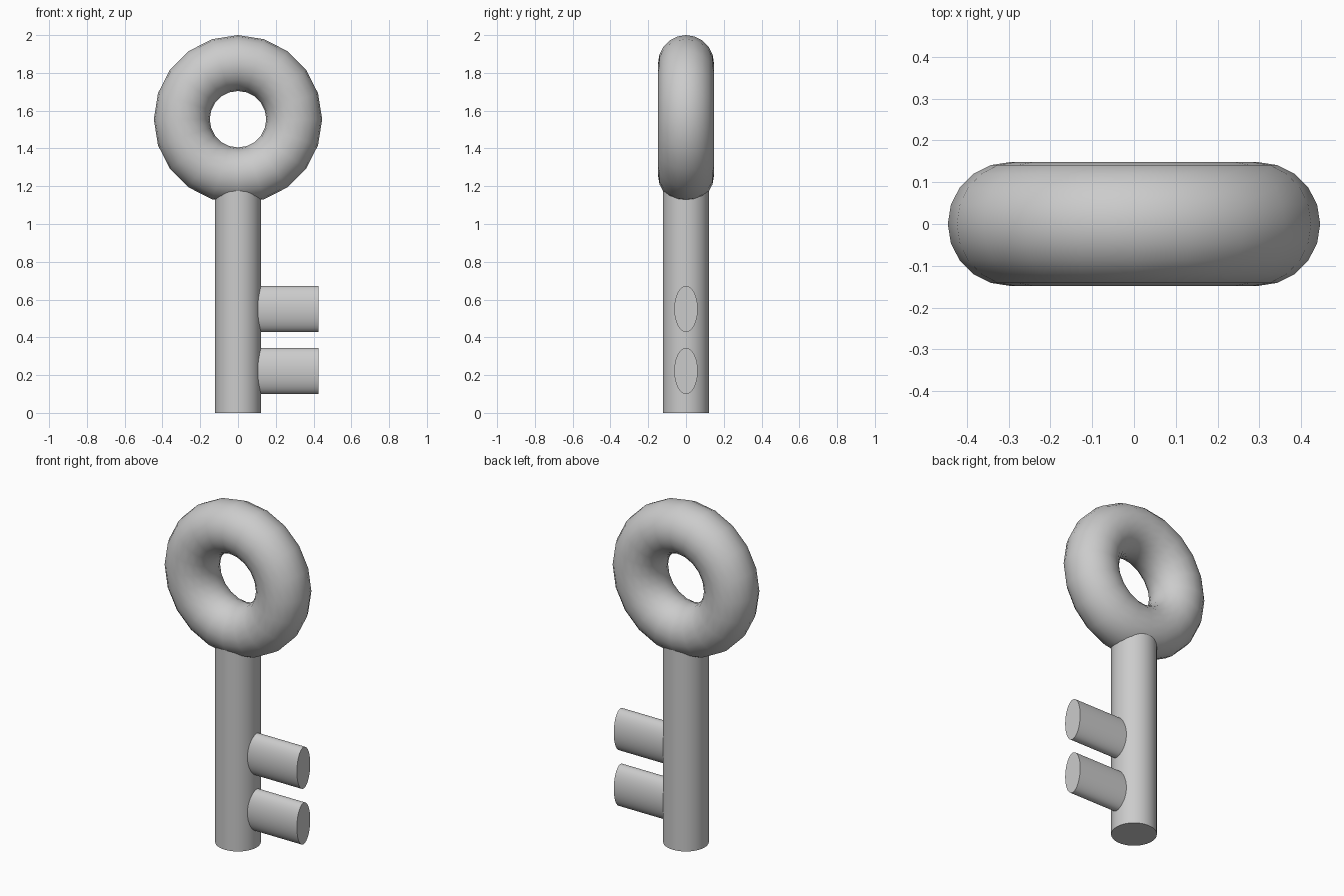
import bpy, math

if "Cube" in bpy.data.objects:
    bpy.data.objects.remove(bpy.data.objects["Cube"])

R = 0.122  # shaft radius, also tooth half-height


def finish(name):
    ob = bpy.context.object
    ob.name = name
    bpy.ops.object.transform_apply(location=False, rotation=True, scale=True)
    bpy.ops.object.shade_smooth_by_angle(angle=math.radians(40))
    return ob


# ring handle, standing upright
bpy.ops.mesh.primitive_torus_add(
    major_segments=20, minor_segments=20, major_radius=0.2975, minor_radius=0.148,
    location=(0, 0, 1.5545), rotation=(math.pi / 2, 0, 0))
finish("ring_handle")

# shaft, ending inside the ring
shaft_top = 1.23
bpy.ops.mesh.primitive_cylinder_add(
    vertices=48, radius=R, depth=shaft_top, location=(0, 0, shaft_top / 2))
finish("shaft")

# two oval teeth pointing along +x
tooth_start, tooth_end = 0.05, 0.427
for name, z in (("lower_tooth", 0.222), ("upper_tooth", 0.55)):
    bpy.ops.mesh.primitive_cylinder_add(
        vertices=48, radius=R, depth=tooth_end - tooth_start,
        location=((tooth_start + tooth_end) / 2, 0, z), rotation=(0, math.pi / 2, 0))
    bpy.context.object.scale = (1, 0.51, 1)
    finish(name)
